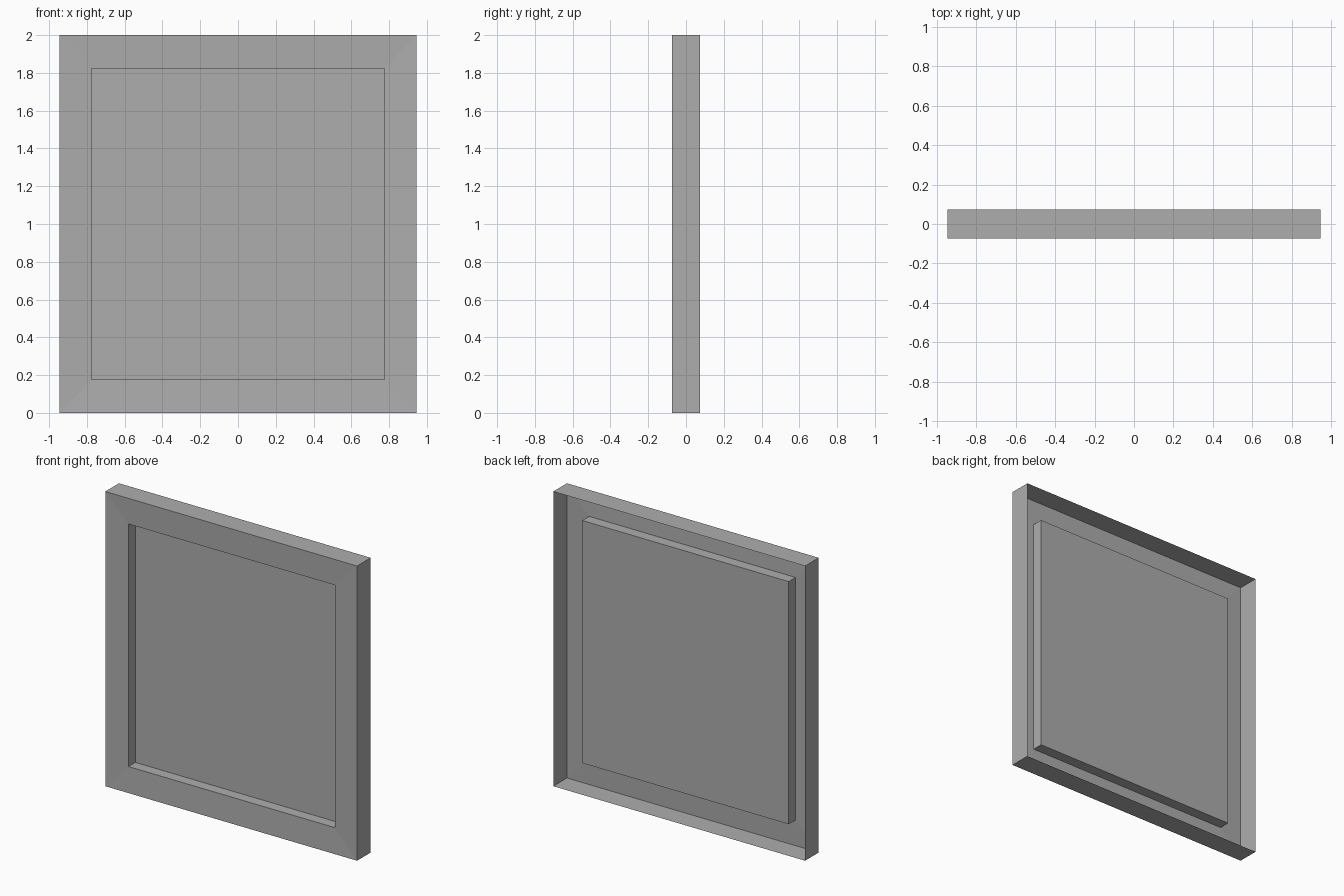
import bpy
import bmesh

cube = bpy.data.objects.get("Cube")
if cube:
    bpy.data.objects.remove(cube, do_unlink=True)

# Plain grey finish
grey = bpy.data.materials.new("plain_grey")
grey.use_nodes = True
colour = (0.42, 0.42, 0.42, 1)
grey.diffuse_color = colour
grey.node_tree.nodes["Principled BSDF"].inputs["Base Color"].default_value = colour

MID_Z = 1.0
OUTER = (0.945, 1.0)      # half width, half height of the frame
INNER = (0.775, 0.823)    # half width, half height of the recess
BACK, FRONT, LIP, PANEL = 0.073, -0.073, -0.068, 0.006


def ring(bm, half, y):
    """Rectangular loop of corners at depth y."""
    w, h = half
    return [bm.verts.new((sx * w, y, MID_Z + sz * h))
            for sx, sz in ((-1, -1), (1, -1), (1, 1), (-1, 1))]


# One pressed sheet: side walls, mitred frame, recess walls and panel, open back
bm = bmesh.new()
rings = [ring(bm, OUTER, BACK), ring(bm, OUTER, FRONT),
         ring(bm, INNER, LIP), ring(bm, INNER, PANEL)]
for a, b in zip(rings, rings[1:]):
    for i in range(4):
        j = (i + 1) % 4
        bm.faces.new((a[i], a[j], b[j], b[i]))
bm.faces.new(rings[-1])

mesh = bpy.data.meshes.new("framed_panel")
bm.to_mesh(mesh)
bm.free()
mesh.materials.append(grey)
panel = bpy.data.objects.new("framed_panel", mesh)
bpy.context.collection.objects.link(panel)
